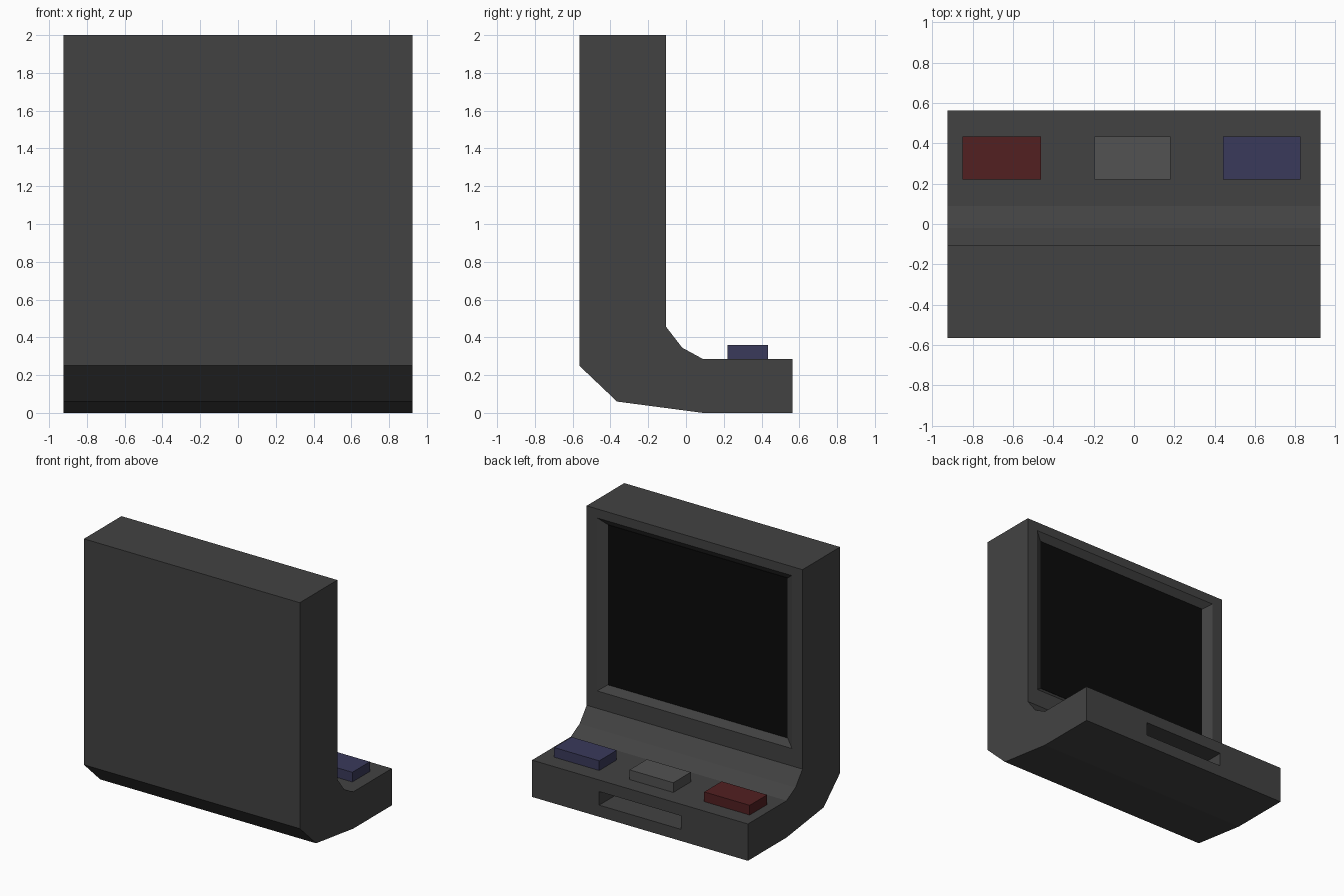
import bpy, bmesh

if "Cube" in bpy.data.objects:
    bpy.data.objects.remove(bpy.data.objects["Cube"])


def material(name, rgb):
    m = bpy.data.materials.new(name)
    m.diffuse_color = (*rgb, 1)
    m.use_nodes = True
    m.node_tree.nodes["Principled BSDF"].inputs["Base Color"].default_value = m.diffuse_color
    return m


def finish(name, bm, mat=None):
    bmesh.ops.recalc_face_normals(bm, faces=bm.faces)
    me = bpy.data.meshes.new(name)
    bm.to_mesh(me)
    bm.free()
    ob = bpy.data.objects.new(name, me)
    bpy.context.collection.objects.link(ob)
    if mat:
        me.materials.append(mat)
    return ob


def loft(name, ring_a, ring_b, mat=None):
    """Closed solid between two matching rings of points."""
    bm = bmesh.new()
    a = [bm.verts.new(p) for p in ring_a]
    b = [bm.verts.new(p) for p in ring_b]
    bm.faces.new(a)
    bm.faces.new(b[::-1])
    for i in range(len(a)):
        j = (i + 1) % len(a)
        bm.faces.new((a[i], a[j], b[j], b[i]))
    return finish(name, bm, mat)


def rect(y, half_x, z0, z1):
    return [(-half_x, y, z0), (half_x, y, z0), (half_x, y, z1), (-half_x, y, z1)]


def box(name, x0, x1, y0, y1, z0, z1, mat=None):
    ring = lambda z: [(x0, y0, z), (x1, y0, z), (x1, y1, z), (x0, y1, z)]
    return loft(name, ring(z0), ring(z1), mat)


def cut(target, cutter):
    cutter.hide_render = True
    mod = target.modifiers.new("cut", 'BOOLEAN')
    mod.operation = 'DIFFERENCE'
    mod.solver = 'EXACT'
    mod.object = cutter
    bpy.context.view_layer.objects.active = target
    bpy.ops.object.modifier_apply(modifier=mod.name)
    bpy.data.objects.remove(cutter)


dark = material("dark_casing", (0.055, 0.055, 0.055))
black = material("screen_black", (0.003, 0.003, 0.003))
red = material("button_red", (0.085, 0.014, 0.015))
grey = material("button_grey", (0.085, 0.085, 0.085))
blue = material("button_blue", (0.042, 0.042, 0.105))

# L-shaped casing: side profile (y, z) swept across the width
profile = [(-0.565, 2), (-0.105, 2), (-0.105, 0.455), (-0.02, 0.345), (0.09, 0.285),
           (0.563, 0.285), (0.563, 0), (0.09, 0), (-0.365, 0.06), (-0.565, 0.25)]
W = 0.925
casing = loft("casing", [(-W, y, z) for y, z in profile],
              [(W, y, z) for y, z in profile], dark)

# Sloped screen recess, then the slot in the base's edge
cut(casing, loft("recess_cutter", rect(-0.145, 0.77, 0.64, 1.88),
                 rect(-0.065, 0.90, 0.54, 1.98), dark))
cut(casing, box("slot_cutter", -0.35, 0.35, 0.26, 0.7, 0.09, 0.195, dark))

# Screen panel at the bottom of the recess
box("screen", -0.77, 0.77, -0.15, -0.143, 0.64, 1.88, black)

# Three push buttons on the base
for name, x0, x1, mat in (("left_button", -0.85, -0.46, red),
                          ("middle_button", -0.195, 0.18, grey),
                          ("right_button", 0.44, 0.826, blue)):
    box(name, x0, x1, 0.22, 0.434, 0.28, 0.36, mat)
